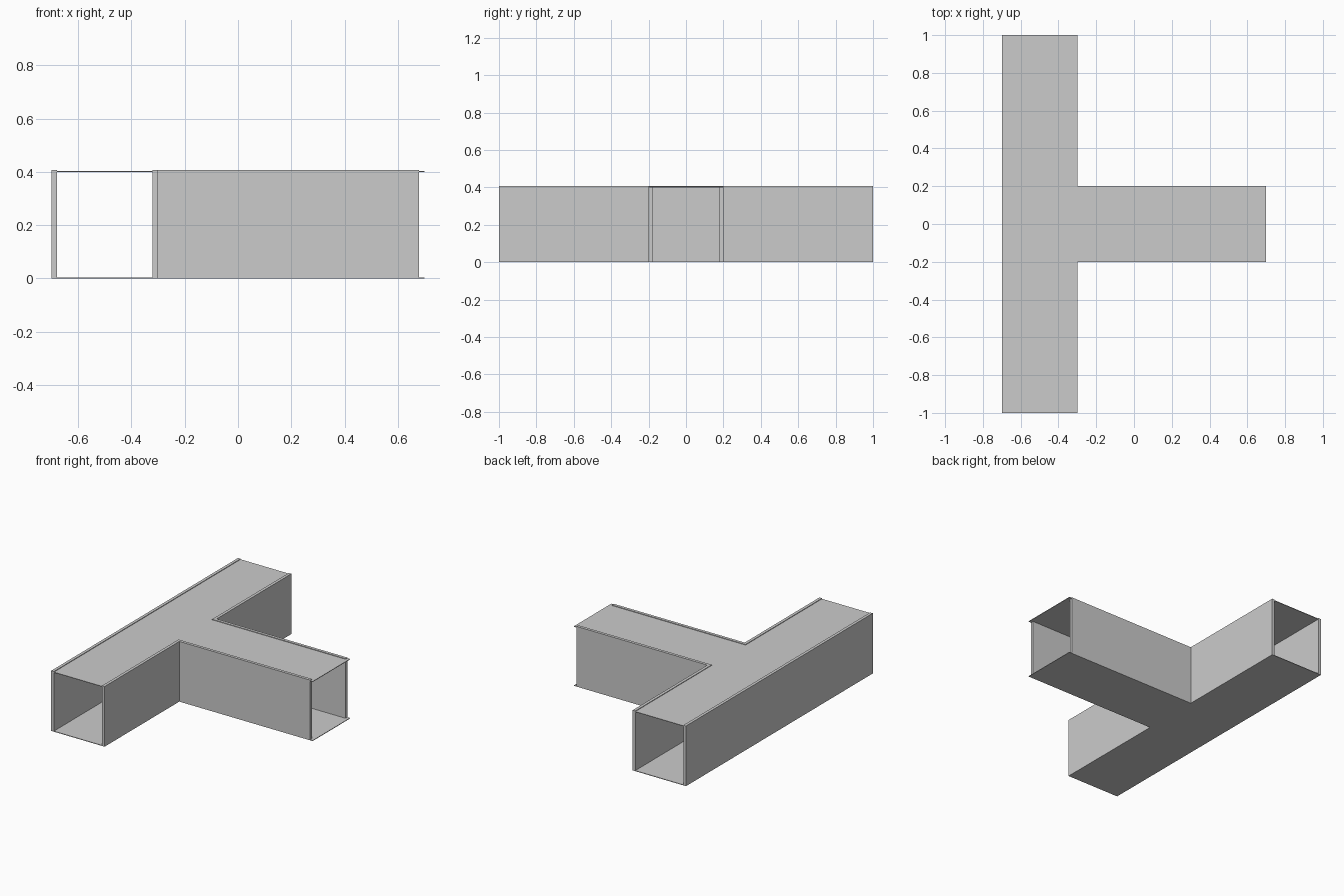
import bpy, bmesh

if "Cube" in bpy.data.objects:
    bpy.data.objects.remove(bpy.data.objects["Cube"])

SHEET = 0.004   # floor and roof thickness
WALL = 0.02     # wall thickness
TOP = 0.408     # wall height, slightly above the roof


def t_sheet(name, z):
    """T-shaped flat sheet extruded upward."""
    outline = [(-0.7, -1), (-0.3, -1), (-0.3, -0.2), (0.7, -0.2),
               (0.7, 0.2), (-0.3, 0.2), (-0.3, 1), (-0.7, 1)]
    bm = bmesh.new()
    face = bm.faces.new([bm.verts.new((x, y, z)) for x, y in outline])
    ext = bmesh.ops.extrude_face_region(bm, geom=[face])
    verts = [v for v in ext["geom"] if isinstance(v, bmesh.types.BMVert)]
    bmesh.ops.translate(bm, verts=verts, vec=(0, 0, SHEET))
    bmesh.ops.recalc_face_normals(bm, faces=bm.faces)
    mesh = bpy.data.meshes.new(name)
    bm.to_mesh(mesh)
    bm.free()
    bpy.context.collection.objects.link(bpy.data.objects.new(name, mesh))


def wall(name, x0, x1, y0, y1):
    """Upright wall standing on the floor sheet."""
    bpy.ops.mesh.primitive_cube_add(
        size=1, location=((x0 + x1) / 2, (y0 + y1) / 2, (SHEET + TOP) / 2))
    ob = bpy.context.object
    ob.name = name
    ob.scale = (x1 - x0, y1 - y0, TOP - SHEET)
    bpy.ops.object.transform_apply(location=False, rotation=False, scale=True)


# Floor and roof
t_sheet("floor", 0)
t_sheet("roof", 0.4)

# Long unbroken wall of the main passage
wall("long_wall", -0.7, -0.7 + WALL, -1, 1)

# Mirrored walls on each side of the branch; branch walls stop short of the sheets
for side, s in (("front", -1), ("back", 1)):
    y0, y1 = sorted((0.2 * s, 1.0 * s))
    wall(side + "_main_wall", -0.3 - WALL, -0.3, y0, y1)
    y0, y1 = sorted(((0.2 - WALL) * s, 0.2 * s))
    wall(side + "_branch_wall", -0.3 - WALL, 0.68, y0, y1)
